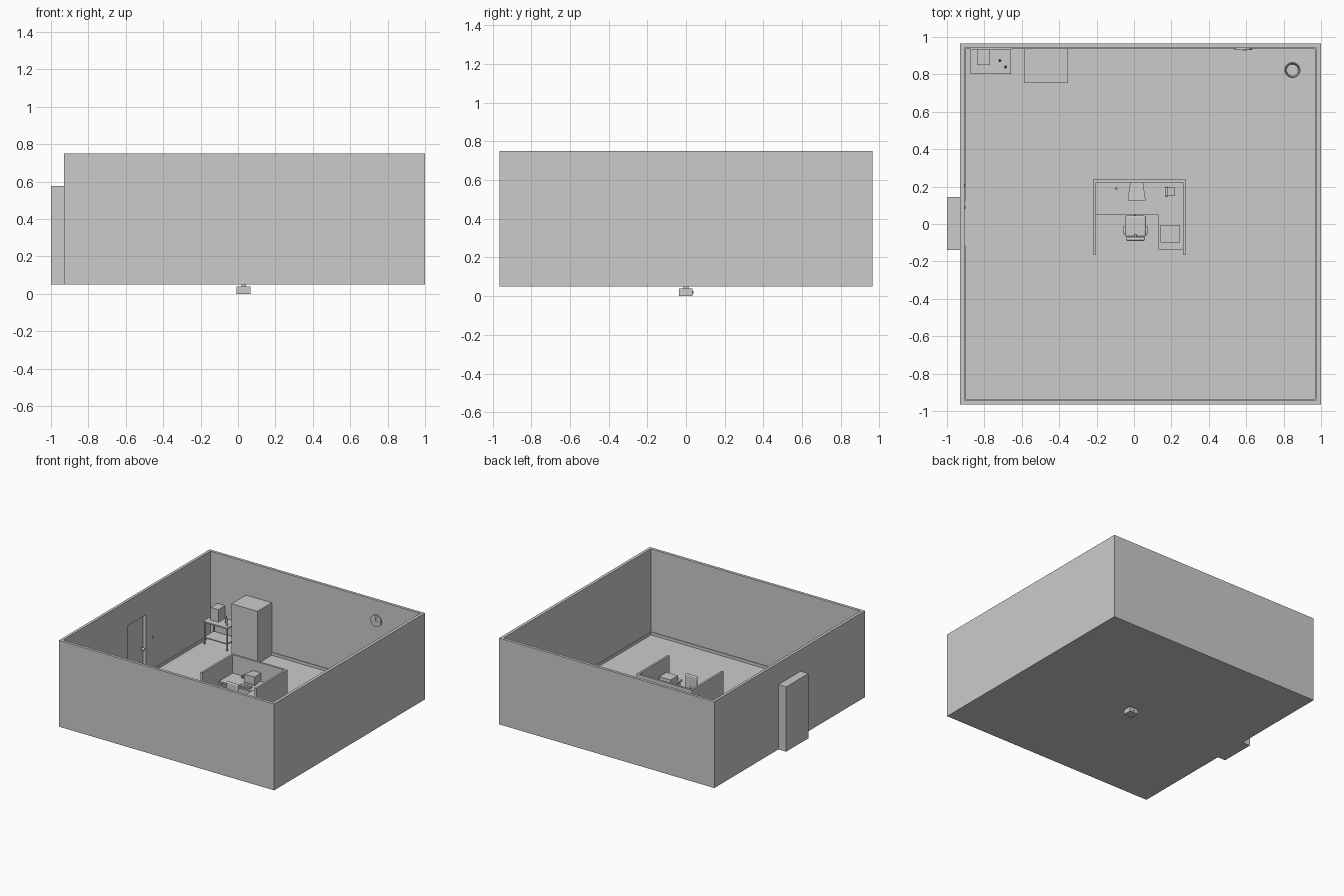
import bpy, math
from mathutils import Vector

if "Cube" in bpy.data.objects:
    bpy.data.objects.remove(bpy.data.objects["Cube"])

FLOOR = 0.057
DESK = 0.225


def box(name, x0, x1, y0, y1, z0, z1, bevel=0):
    bpy.ops.mesh.primitive_cube_add(size=1, location=((x0+x1)/2, (y0+y1)/2, (z0+z1)/2))
    o = bpy.context.object
    o.name = name
    o.scale = (x1-x0, y1-y0, z1-z0)
    bpy.ops.object.transform_apply(location=False, rotation=False, scale=True)
    if bevel:
        m = o.modifiers.new("bevel", 'BEVEL')
        m.width, m.segments = bevel, 3
        bpy.ops.object.shade_smooth_by_angle()
    return o


def rod(name, a, b, r, r2=None, sides=16):
    a, b = Vector(a), Vector(b)
    d = b - a
    bpy.ops.mesh.primitive_cone_add(vertices=sides, radius1=r, radius2=r if r2 is None else r2,
                                    depth=d.length, location=(a+b)/2,
                                    rotation=d.to_track_quat('Z', 'Y').to_euler())
    o = bpy.context.object
    o.name = name
    bpy.ops.object.shade_smooth_by_angle()
    return o


def lathe(name, profile, loc, sides=32):
    n = len(profile)
    verts = [(r*math.cos(2*math.pi*i/sides), r*math.sin(2*math.pi*i/sides), z)
             for i in range(sides) for r, z in profile]
    faces = [(i*n+j, (i+1) % sides*n+j, (i+1) % sides*n+j+1, i*n+j+1)
             for i in range(sides) for j in range(n-1)]
    faces += [[i*n for i in reversed(range(sides))], [i*n+n-1 for i in range(sides)]]
    me = bpy.data.meshes.new(name)
    me.from_pydata(verts, [], faces)
    o = bpy.data.objects.new(name, me)
    o.location = loc
    bpy.context.collection.objects.link(o)
    bpy.context.view_layer.objects.active = o
    bpy.ops.object.select_all(action='DESELECT')
    o.select_set(True)
    bpy.ops.object.shade_smooth_by_angle()
    return o


def cut(o, *bounds):
    c = box("cutter", *bounds)
    m = o.modifiers.new("cut", 'BOOLEAN')
    m.operation, m.object, m.solver = 'DIFFERENCE', c, 'EXACT'
    bpy.context.view_layer.objects.active = o
    bpy.ops.object.modifier_apply(modifier=m.name)
    bpy.data.objects.remove(c)


# room shell and door alcove
doorway = (-0.975, -0.85, -0.115, 0.12, FLOOR, 0.55)
room = box("room_shell", -0.93, 1, -0.965, 0.965, 0.05, 0.75)
cut(room, -0.907, 0.975, -0.942, 0.942, FLOOR, 0.9)
cut(room, *doorway)
alcove = box("door_alcove", -1, -0.93, -0.14, 0.145, 0.05, 0.575)
cut(alcove, *doorway)
box("door", -0.975, -0.935, -0.112, 0.117, FLOOR, 0.547)
rod("door_knob_stem", (-0.936, 0.09, 0.28), (-0.915, 0.09, 0.28), 0.005)
bpy.ops.mesh.primitive_uv_sphere_add(segments=16, ring_count=8, radius=0.012, location=(-0.912, 0.09, 0.28))
bpy.context.object.name = "door_knob"
bpy.ops.object.shade_smooth()
box("light_switch", -0.907, -0.904, 0.2, 0.215, 0.325, 0.35)

# skirting boards
s, top = 0.006, 0.08
for i, (y0, y1) in enumerate(((-0.942, -0.115), (0.12, 0.942))):
    box(f"skirting_left_{i}", -0.907, -0.907+s, y0, y1, FLOOR, top)
box("skirting_right", 0.975-s, 0.975, -0.942, 0.942, FLOOR, top)
box("skirting_back", -0.901, 0.969, 0.942-s, 0.942, FLOOR, top)
box("skirting_front", -0.901, 0.969, -0.942, -0.942+s, FLOOR, top)

# wall clock
rod("clock_rim", (0.583, 0.942, 0.587), (0.583, 0.931, 0.587), 0.047, sides=32)
rod("clock_face", (0.583, 0.935, 0.587), (0.583, 0.930, 0.587), 0.041, sides=32)
box("clock_hour_hand", 0.581, 0.605, 0.928, 0.93, 0.585, 0.589)
box("clock_minute_hand", 0.581, 0.585, 0.928, 0.93, 0.585, 0.62)

# waste bin
lathe("waste_bin", [(0.034, 0), (0.041, 0.11), (0.043, 0.11), (0.043, 0.115),
                    (0.037, 0.115), (0.031, 0.004)], (0.847, 0.823, FLOOR))

# fridge
box("cabinet_fridge", -0.585, -0.353, 0.754, 0.937, FLOOR, 0.482)

# trolley table
box("trolley_top", -0.875, -0.657, 0.803, 0.936, 0.235, 0.245)
box("trolley_shelf", -0.87, -0.662, 0.808, 0.931, 0.108, 0.116)
for x in (-0.867, -0.665):
    for y in (0.811, 0.928):
        rod("trolley_leg", (x, y, FLOOR+0.015), (x, y, 0.236), 0.005, sides=12)
        rod("trolley_caster", (x-0.004, y, FLOOR+0.008), (x+0.004, y, FLOOR+0.008), 0.008)
box("coffee_box", -0.84, -0.77, 0.85, 0.935, 0.245, 0.348)
bottle = [(0.008, 0), (0.008, 0.035), (0.004, 0.045), (0.004, 0.06)]
for x, y in ((-0.717, 0.874), (-0.687, 0.84)):
    lathe("bottle", bottle, (x, y, 0.245), 16)

# cubicle partitions
H = 0.375
box("partition_back", -0.22, 0.278, 0.222, 0.238, FLOOR, H)
box("partition_left", -0.22, -0.204, -0.163, 0.222, FLOOR, H)
box("partition_right", 0.262, 0.278, -0.163, 0.222, FLOOR, H)

# L-shaped desk with pedestal
box("desk_top", -0.204, 0.262, 0.05, 0.222, DESK-0.012, DESK)
box("desk_return", 0.128, 0.262, -0.137, 0.05, DESK-0.012, DESK)
box("desk_side_panel", -0.204, -0.192, 0.06, 0.222, FLOOR, DESK-0.012)
box("pedestal", 0.14, 0.262, -0.127, 0.045, FLOOR, DESK-0.012)
for i in range(3):
    z = FLOOR+0.006+i*0.049
    box("pedestal_drawer", 0.145, 0.257, -0.131, -0.127, z, z+0.045)

# monitor: casing narrows toward the back
mon = box("monitor_case", -0.034, 0.062, 0.125, 0.222, DESK+0.002, 0.3)
for v in mon.data.vertices:
    if v.co.y > 0:
        v.co.x *= 0.72
        v.co.z *= 0.85
cut(mon, -0.026, 0.054, 0.1, 0.128, 0.238, 0.292)
box("monitor_foot", -0.02, 0.048, 0.14, 0.2, DESK, DESK+0.008)

# desk items
box("keyboard", -0.04, 0.06, 0.055, 0.098, DESK, DESK+0.006)
for r in range(4):
    box("key_row", -0.036, 0.056, 0.058+r*0.0098, 0.066+r*0.0098, DESK+0.006, DESK+0.009)
box("printer", 0.142, 0.246, -0.1, -0.006, DESK, 0.268)
box("phone_base", 0.165, 0.218, 0.15, 0.195, DESK, DESK+0.012)
box("phone_handset", 0.168, 0.18, 0.148, 0.197, DESK+0.012, DESK+0.021, 0.003)
lathe("pen_cup", [(0.006, 0), (0.006, 0.025), (0.005, 0.025), (0.004, 0.003)], (-0.093, 0.19, DESK), 16)

# swivel chair
cx, cy = 0.008, -0.015
box("chair_seat", cx-0.056, cx+0.056, -0.068, 0.045, 0.158, 0.18, 0.01)
bk = box("chair_back", cx-0.052, cx+0.052, -0.09, -0.07, 0.2, 0.318, 0.009)
rod("chair_back_post", (cx, -0.055, 0.16), (cx, -0.08, 0.25), 0.006)
rod("chair_column", (cx, cy, 0.085), (cx, cy, 0.16), 0.009)
for i in range(5):
    a = math.pi/2 + i*math.tau/5
    x, y = cx+0.055*math.cos(a), cy+0.055*math.sin(a)
    rod("chair_base_leg", (cx, cy, 0.09), (x, y, 0.074), 0.006, 0.004, 8)
    rod("chair_caster", (x-0.004, y, FLOOR+0.008), (x+0.004, y, FLOOR+0.008), 0.008)
for sx in (-1, 1):
    x = cx+sx*0.059
    rod("chair_arm_post", (x, -0.035, 0.165), (x, -0.035, 0.215), 0.004, sides=8)
    box("chair_arm", x-0.006, x+0.006, -0.055, -0.01, 0.212, 0.22, 0.003)

# small box hanging under the floor
box("underfloor_box", -0.008, 0.067, -0.036, 0.034, 0, 0.04)
box("underfloor_mount", 0.018, 0.042, -0.013, 0.013, 0.04, 0.05)
rod("underfloor_knob", (0.03, 0.034, 0.02), (0.03, 0.039, 0.02), 0.006)
